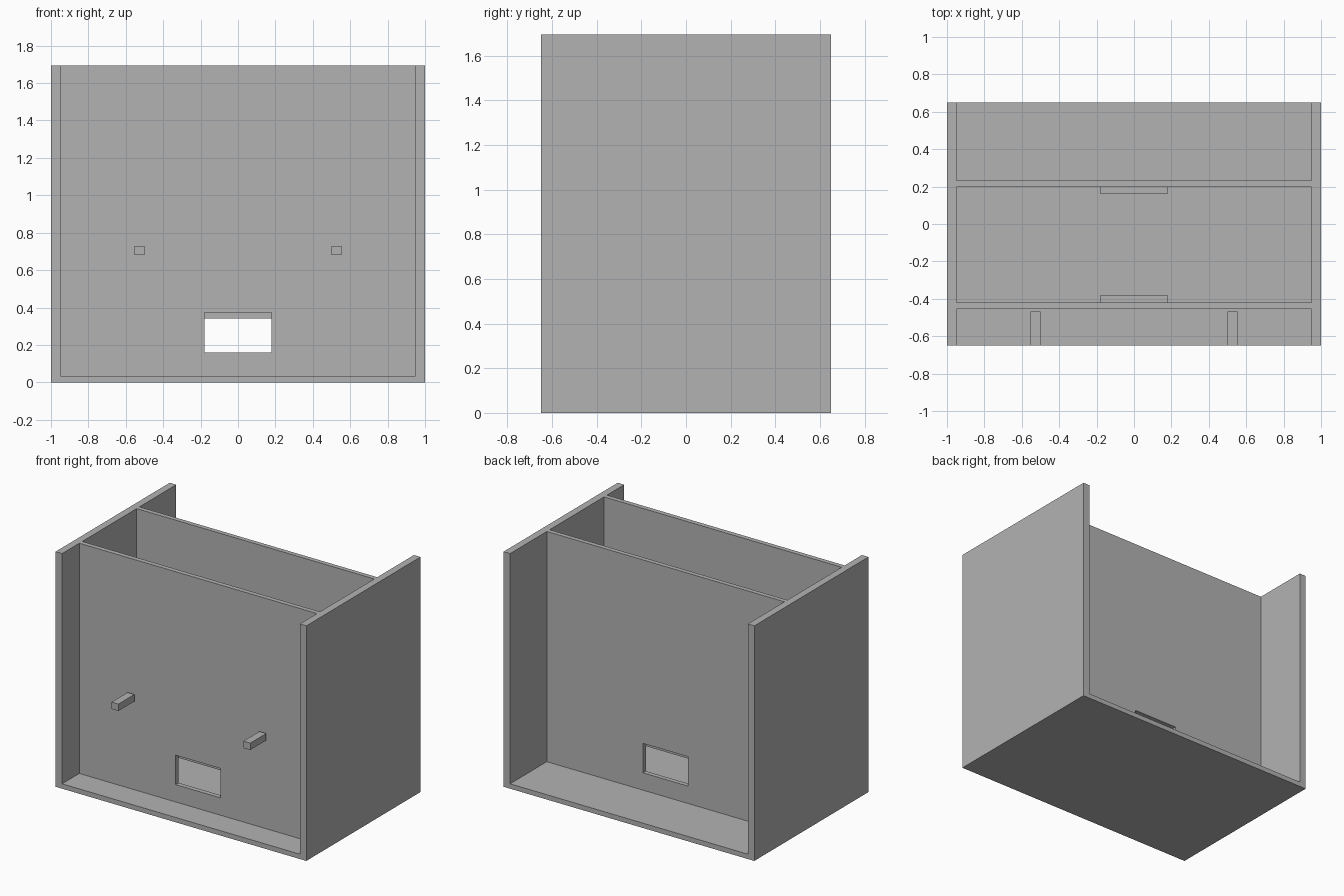
import bpy

cube = bpy.data.objects.get("Cube")
if cube:
    bpy.data.objects.remove(cube, do_unlink=True)

grey = bpy.data.materials.new("plain grey")
grey.use_nodes = True
colour = (0.45, 0.45, 0.45, 1)
grey.diffuse_color = colour
grey.node_tree.nodes["Principled BSDF"].inputs["Base Color"].default_value = colour


def box(name, x, y, z):
    """Box between the (low, high) limits given on each axis."""
    spans = (x, y, z)
    bpy.ops.mesh.primitive_cube_add(size=1, location=[(a + b) / 2 for a, b in spans])
    obj = bpy.context.object
    obj.name = name
    obj.scale = [b - a for a, b in spans]
    bpy.ops.object.transform_apply(location=False, rotation=False, scale=True)
    obj.data.materials.append(grey)
    return obj


HEIGHT, DEPTH, INNER = 1.695, 0.65, 0.948
FLOOR = 0.035
OPENING = (-0.18, 0.18)

# Floor and the two full-height sides
box("floor", (-INNER, INNER), (-DEPTH, DEPTH), (0, FLOOR))
box("left_side", (INNER, 1), (-DEPTH, DEPTH), (0, HEIGHT))
box("right_side", (-1, -INNER), (-DEPTH, DEPTH), (0, HEIGHT))

# Cross panels with a doorway cut through each
cutter = box("doorway_cutter", OPENING, (-1, 1), (0.16, 0.372))
cutter.hide_render = True
for name, y in (("front_panel", (-0.454, -0.42)), ("back_panel", (0.199, 0.232))):
    panel = box(name, (-INNER, INNER), y, (FLOOR, HEIGHT))
    cut = panel.modifiers.new("doorway", "BOOLEAN")
    cut.operation = "DIFFERENCE"
    cut.solver = "EXACT"
    cut.object = cutter
    bpy.ops.object.modifier_apply(modifier=cut.name)
bpy.data.objects.remove(cutter, do_unlink=True)

# Raised sliding doors on the inner faces of the panels
box("front_door", OPENING, (-0.42, -0.38), (0.34, 0.552))
box("back_door", OPENING, (0.16, 0.199), (0.34, 0.552))

# Pegs in front of the front panel
for name, x in (("left_peg", 0.526), ("right_peg", -0.526)):
    box(name, (x - 0.027, x + 0.027), (-DEPTH, -0.468), (0.68, 0.73))
